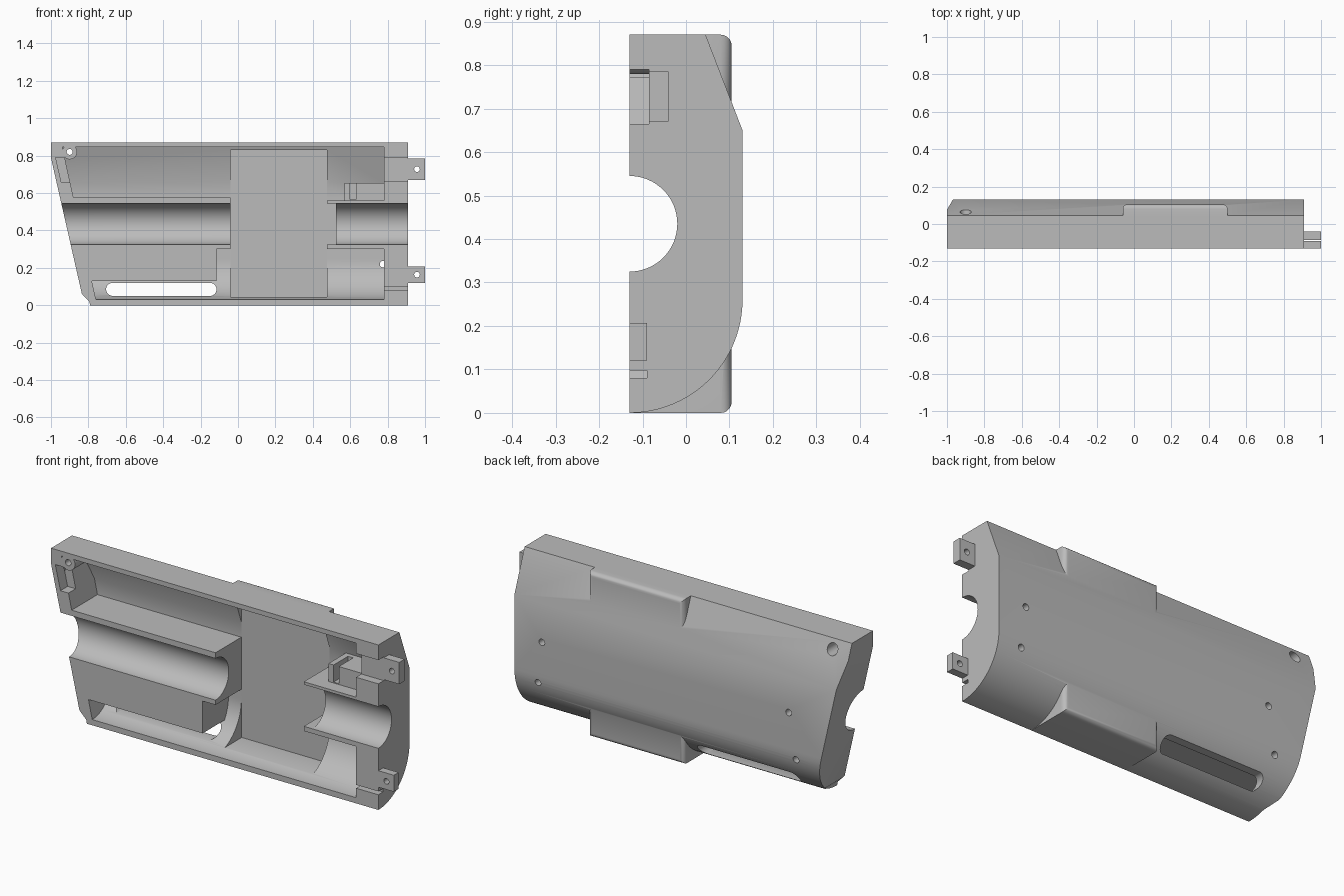
import bpy, bmesh, math
from math import sin, cos, pi

cube = bpy.data.objects.get("Cube")
if cube:
    bpy.data.objects.remove(cube, do_unlink=True)

grey = bpy.data.materials.new("plain_grey")
grey.use_nodes = True
tone = (0.5, 0.5, 0.5, 1)
grey.diffuse_color = tone
grey.node_tree.nodes["Principled BSDF"].inputs["Base Color"].default_value = tone


def prism(name, pts, axis, a, b):
    """Extrude a (y, z) outline along x, or an (x, z) outline along y."""
    bm = bmesh.new()
    place = (lambda p, t: (t, *p)) if axis == "x" else (lambda p, t: (p[0], t, p[1]))
    rings = [[bm.verts.new(place(p, t)) for p in pts] for t in (a, b)]
    bm.faces.new(rings[0])
    bm.faces.new(rings[1])
    for i in range(len(pts)):
        j = (i + 1) % len(pts)
        bm.faces.new((rings[0][i], rings[0][j], rings[1][j], rings[1][i]))
    bmesh.ops.recalc_face_normals(bm, faces=bm.faces)
    me = bpy.data.meshes.new(name)
    bm.to_mesh(me)
    bm.free()
    me.materials.append(grey)
    ob = bpy.data.objects.new(name, me)
    bpy.context.collection.objects.link(ob)
    return ob


def arc(cx, cz, r, a0, a1, n=24):
    return [(cx + r * cos(a0 + (a1 - a0) * i / n), cz + r * sin(a0 + (a1 - a0) * i / n))
            for i in range(n + 1)]


def rect(u0, u1, v0, v1):
    return [(u0, v0), (u1, v0), (u1, v1), (u0, v1)]


def box(name, x0, x1, y0, y1, z0, z1):
    return prism(name, rect(x0, x1, z0, z1), "y", y0, y1)


def rod(name, x, z, r, y0, y1):
    return prism(name, arc(x, z, r, 0, 2 * pi)[:-1], "y", y0, y1)


def combine(target, other, op="DIFFERENCE"):
    mod = target.modifiers.new("join", "BOOLEAN")
    mod.operation, mod.solver, mod.object = op, "EXACT", other
    bpy.context.view_layer.objects.active = target
    bpy.ops.object.modifier_apply(modifier=mod.name)
    bpy.data.objects.remove(other, do_unlink=True)


def slant_end(ob, x_at_zero, slope):
    """Lean the -x end of a prism."""
    for v in ob.data.vertices:
        if v.co.x < 0:
            v.co.x = x_at_zero + slope * v.co.z


# Outer shell: rounded lower edge, sloped upper edge, leaning end
outline = arc(-0.13, 0.26, 0.26, -pi / 2, 0) + [(0.13, 0.65), (0.045, 0.87), (-0.13, 0.87)]
shell = prism("half_shell", outline, "x", -1, 0.91)
slant_end(shell, -0.821, -0.227)
combine(shell, box("end_trim", -1.2, -1, -0.3, 0.3, 0.7, 1))
combine(shell, prism("corner_trim", [(-0.86, 0.1), (-0.83, 0.055), (-0.795, 0.02),
                                     (-0.78, -0.05), (-1, -0.05)], "y", -0.3, 0.3))

# Raised band on the back with rounded rim
band = box("back_band", -0.06, 0.5, -0.13, 0.105, 0, 0.87)
bm = bmesh.new()
bm.from_mesh(band.data)
rim = [e for e in bm.edges if all(v.co.y > 0.1 for v in e.verts)]
bmesh.ops.bevel(bm, geom=rim, offset=0.025, segments=5, profile=0.5, affect="EDGES")
bm.to_mesh(band.data)
bm.free()
combine(shell, band, "UNION")

# Hollow interior, leaving the cradle blocks, boss and bracket standing
inner = arc(-0.13, 0.245, 0.215, -pi / 2, 0) + [(0.085, 0.655), (0.015, 0.845),
                                               (-0.2, 0.845), (-0.2, 0.03)]
cavity = prism("cavity", inner, "x", -0.9, 0.78)
slant_end(cavity, -0.753, -0.22)
combine(cavity, prism("left_block", [(-1.1, 0.575), (-0.04, 0.575), (-0.04, 0.3),
                                     (-0.115, 0.3), (-0.115, 0.13), (-1.1, 0.13)],
                      "y", -0.4, 0.4))
combine(cavity, box("right_block", 0.475, 0.9, -0.13, 0.4, 0.3, 0.56))
combine(cavity, box("bracket", 0.57, 0.9, -0.06, 0.4, 0.5, 0.655))
combine(cavity, rod("boss", -0.9, 0.82, 0.04, -0.13, 0.4))
combine(shell, cavity)
combine(shell, box("band_pocket", -0.04, 0.475, -0.3, 0.088, 0.045, 0.83))

# Round tube channel, with a square step at the inner right end
combine(shell, prism("channel", arc(-0.13, 0.435, 0.11, 0, 2 * pi, 64)[:-1], "x", -1.2, 1.2))
combine(shell, box("channel_step", 0.45, 0.525, -0.3, 0.085, 0.325, 0.545))
combine(shell, box("bracket_slit", 0.6, 0.63, -0.3, 0.06, 0.565, 0.7))

# Long slot through the lower left
slot = arc(-0.15, 0.085, 0.035, -pi / 2, pi / 2) + arc(-0.67, 0.085, 0.035, pi / 2, 1.5 * pi)
combine(shell, prism("slot", slot, "y", -0.3, 0.3))

# Recesses in the end walls
combine(shell, prism("left_recess", [(-0.975, 0.79), (-0.93, 0.79), (-0.88, 0.66),
                                     (-0.945, 0.66)], "y", -0.3, -0.07))
combine(shell, box("tab_recess", 0.77, 1, -0.3, -0.085, 0.665, 0.79))
combine(shell, box("wire_notch", 0.77, 1, -0.3, -0.09, 0.08, 0.098))

# Screw holes: (x, z, radius, front y)
for x, z, r, y in [(0.75, 0.44, 0.017, 0.06), (0.775, 0.22, 0.017, 0.03),
                   (-0.69, 0.455, 0.017, 0.06), (-0.73, 0.215, 0.017, 0.06),
                   (-0.9, 0.82, 0.016, -0.3), (-0.9, 0.82, 0.03, -0.02)]:
    combine(shell, rod("screw_hole", x, z, r, y, 0.3))

# Mounting tabs on the right end
tabs = []
for name, y0, y1, z0, z1 in [("upper_tab", -0.085, -0.04, 0.67, 0.785),
                             ("lower_tab", -0.13, -0.09, 0.12, 0.207)]:
    tab = box(name, 0.9, 1, y0, y1, z0, z1)
    combine(tab, rod("tab_hole", 0.957, (z0 + z1) / 2, 0.015, -0.3, 0.3))
    tabs.append(tab)

for ob in [shell] + tabs:
    bpy.ops.object.select_all(action="DESELECT")
    ob.select_set(True)
    bpy.context.view_layer.objects.active = ob
    bpy.ops.object.shade_smooth_by_angle(angle=math.radians(30))
